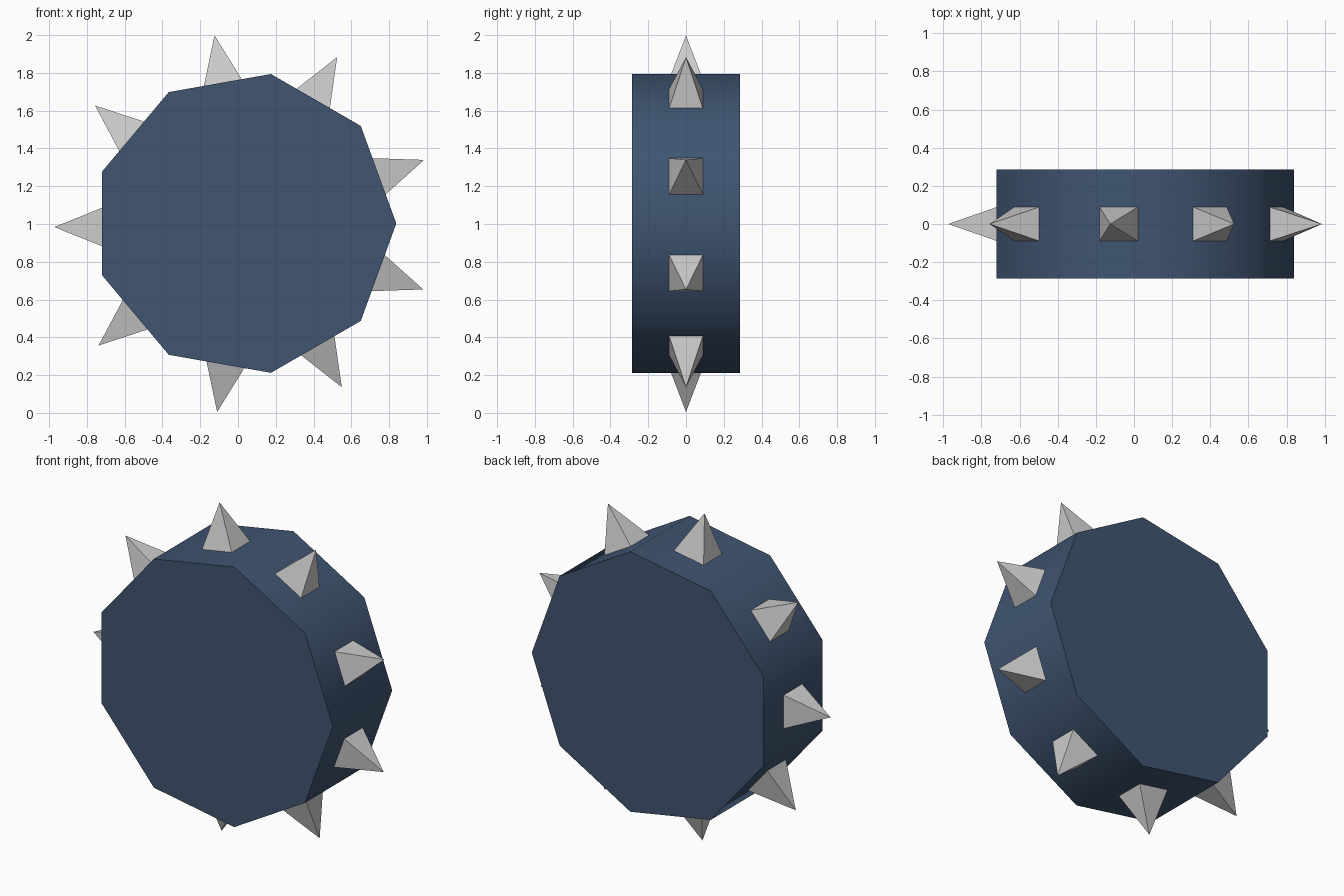
import bpy
from math import radians, sin, cos, pi
from mathutils import Matrix, Vector

if "Cube" in bpy.data.objects:
    bpy.data.objects.remove(bpy.data.objects["Cube"])

SIDES = 9
CX, CZ = 0.035, 1.003
RADIUS, HALF_WIDTH = 0.803, 0.285
APOTHEM = RADIUS * cos(pi / SIDES)
TIP_RADIUS = 1.008
CENTRE = Vector((CX, 0, CZ))

# wheel drum: nine sides, one corner pointing to +x, smooth rim and sharp caps
verts = [(CX + RADIUS * cos(2 * pi * i / SIDES), y, CZ + RADIUS * sin(2 * pi * i / SIDES))
         for y in (-HALF_WIDTH, HALF_WIDTH) for i in range(SIDES)]
faces = [tuple(range(SIDES)), tuple(reversed(range(SIDES, 2 * SIDES)))]
for i in range(SIDES):
    j = (i + 1) % SIDES
    faces.append((j, i, i + SIDES, j + SIDES))
mesh = bpy.data.meshes.new("wheel_drum")
mesh.from_pydata(verts, [], faces)
drum = bpy.data.objects.new("wheel_drum", mesh)
bpy.context.collection.objects.link(drum)
blue = bpy.data.materials.new("dark_blue")
blue.diffuse_color = (0.05, 0.09, 0.165, 1)
blue.use_nodes = True
blue.node_tree.nodes["Principled BSDF"].inputs["Base Color"].default_value = blue.diffuse_color
mesh.materials.append(blue)
bpy.context.view_layer.objects.active = drum
drum.select_set(True)
bpy.ops.object.shade_smooth_by_angle(angle=radians(60))


# pyramid spike on one rim face, slid slightly along that face
def add_spike(index, shift):
    a = radians(20 + 40 * index)
    out = Vector((cos(a), 0, sin(a)))
    along = Vector((-sin(a), 0, cos(a)))
    origin = CENTRE + along * shift
    base = origin + out * (APOTHEM - 0.003)
    side = Vector((0, 0.09, 0))
    t = along * 0.103
    pts = [base - t - side, base + t - side, base + t + side, base - t + side,
           origin + out * TIP_RADIUS]
    m = bpy.data.meshes.new("spike")
    m.from_pydata(pts, [], [(3, 2, 1, 0), (0, 1, 4), (1, 2, 4), (2, 3, 4), (3, 0, 4)])
    # turn the faces outward
    if m.polygons[0].normal.dot(out) > 0:
        m.flip_normals()
    bpy.context.collection.objects.link(bpy.data.objects.new(f"spike_{index + 1}", m))


# spikes sit a little unevenly around the rim
for i, shift in enumerate((-0.009, 0.016, -0.016, 0.031, 0.019, -0.002, 0.03, 0.012, -0.005)):
    add_spike(i, shift)
